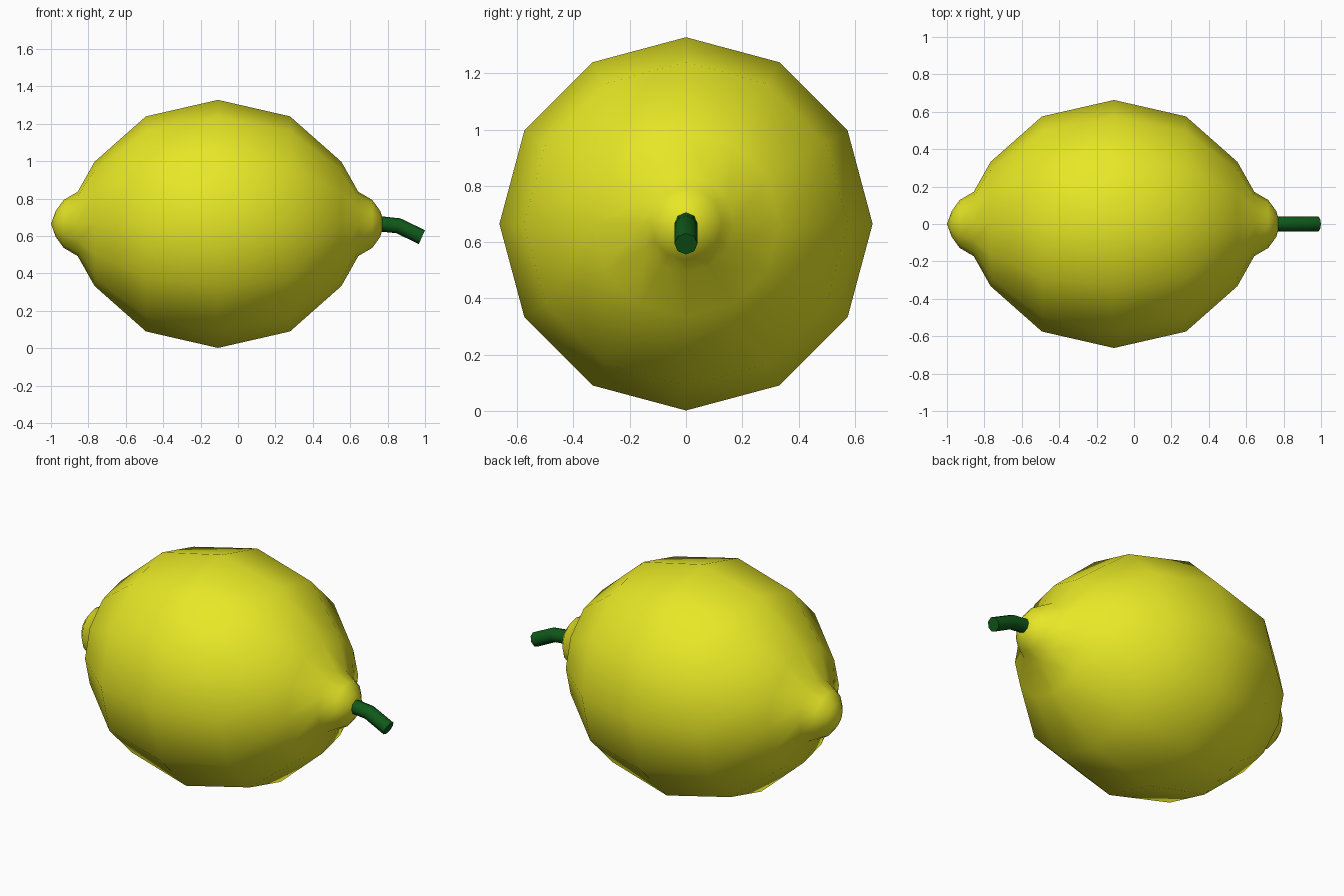
import bpy, bmesh, math
from mathutils import Vector

if "Cube" in bpy.data.objects:
    bpy.data.objects.remove(bpy.data.objects["Cube"])

CZ = 0.665   # height of the fruit's long axis
CX = -0.107  # middle of the fruit body


def material(name, color):
    m = bpy.data.materials.new(name)
    m.diffuse_color = color
    m.use_nodes = True
    m.node_tree.nodes["Principled BSDF"].inputs["Base Color"].default_value = m.diffuse_color
    return m


def loft(name, rings, mat, start=None, end=None):
    """Skin a list of rings of points; close each end with a tip or a cap."""
    bm = bmesh.new()
    loops = [[bm.verts.new(p) for p in ring] for ring in rings]
    n = len(loops[0])
    for a, b in zip(loops, loops[1:]):
        for i in range(n):
            j = (i + 1) % n
            bm.faces.new((a[i], a[j], b[j], b[i]))
    for loop, tip in ((loops[0], start), (loops[-1], end)):
        if tip is None:
            bm.faces.new(loop)
        else:
            t = bm.verts.new(tip)
            for i in range(n):
                bm.faces.new((loop[i], loop[(i + 1) % n], t))
    bmesh.ops.recalc_face_normals(bm, faces=bm.faces)
    me = bpy.data.meshes.new(name)
    bm.to_mesh(me)
    bm.free()
    ob = bpy.data.objects.new(name, me)
    bpy.context.collection.objects.link(ob)
    me.materials.append(mat)
    return ob


def ring(center, tilt, radius, sides):
    """Circle around a centre, its axis tilted down from +x by tilt."""
    up = Vector((math.sin(tilt), 0, math.cos(tilt)))
    side = Vector((0, 1, 0))
    return [Vector(center) + radius * (math.cos(t) * up + math.sin(t) * side)
            for t in (2 * math.pi * i / sides for i in range(sides))]


# Fruit: half profile (distance from middle, radius), mirrored about the middle
half = [(0.385, 0.575), (0.66, 0.332), (0.75, 0.172), (0.825, 0.128), (0.867, 0.07)]
profile = [(-d, r) for d, r in reversed(half)] + [(0, 0.663)] + half
fruit = loft("lemon_fruit",
             [ring((CX + d, 0, CZ), 0, r, 12) for d, r in profile],
             material("yellow_peel", (0.8, 0.8, 0.02, 1)),
             (CX - 0.893, 0, CZ), (CX + 0.89, 0, CZ))
for p in fruit.data.polygons:
    p.use_smooth = True

# Stem: short bent rod
stem = loft("stem",
            [ring((0.76, 0, 0.665), 0.06, 0.041, 8),
             ring((0.858, 0, 0.655), 0.25, 0.041, 8),
             ring((0.983, 0, 0.594), 0.42, 0.041, 8)],
            material("green_stem", (0.005, 0.1, 0.01, 1)))
bpy.context.view_layer.objects.active = stem
stem.select_set(True)
bpy.ops.object.shade_smooth_by_angle(angle=math.radians(50))
